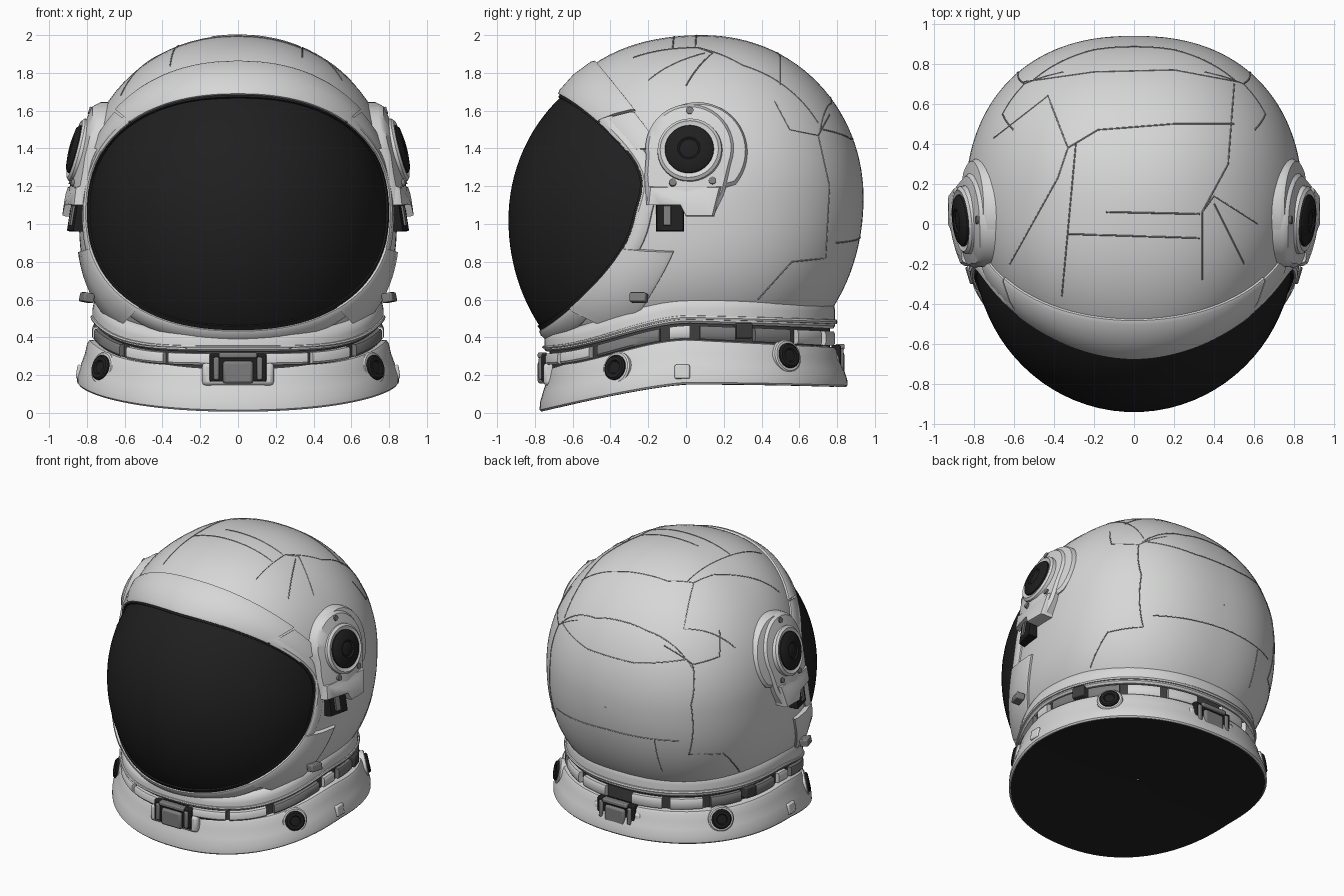
import bpy, bmesh, math
from mathutils import Vector
from mathutils.bvhtree import BVHTree

if "Cube" in bpy.data.objects:
    bpy.data.objects.remove(bpy.data.objects["Cube"])


def mat(name, v):
    m = bpy.data.materials.new(name)
    m.diffuse_color = (*v, 1)
    m.use_nodes = True
    m.node_tree.nodes["Principled BSDF"].inputs["Base Color"].default_value = m.diffuse_color
    return m


WHITE = mat("shell_grey", (0.67, 0.68, 0.67))
BLACK = mat("visor_black", (0.014, 0.014, 0.014))
DARK = mat("recess_dark_grey", (0.05, 0.05, 0.05))
METAL = mat("metal_grey", (0.20, 0.20, 0.20))
SEAM = mat("seam_grey", (0.33, 0.33, 0.33))


def loft(name, rows, m, cap=False, bevel=0):
    """Skin a list of equal-length closed point rings."""
    n = len(rows[0])
    faces = [(i * n + j, i * n + (j + 1) % n, (i + 1) * n + (j + 1) % n, (i + 1) * n + j)
             for i in range(len(rows) - 1) for j in range(n)]
    if cap:
        faces += [tuple(range(n)), tuple(range((len(rows) - 1) * n, len(rows) * n))]
    me = bpy.data.meshes.new(name)
    me.from_pydata([tuple(p) for r in rows for p in r], [], faces)
    me.materials.append(m)
    bm = bmesh.new()
    bm.from_mesh(me)
    bmesh.ops.recalc_face_normals(bm, faces=bm.faces)
    bm.to_mesh(me)
    bm.free()
    o = bpy.data.objects.new(name, me)
    bpy.context.collection.objects.link(o)
    if bevel:
        b = o.modifiers.new("bevel", 'BEVEL')
        b.width, b.segments = bevel, 2
    return o


def smooth(t):
    t = min(1, max(0, t))
    return t * t * (3 - 2 * t)


def arc(d0, d1, n):
    return [math.radians(d0 + (d1 - d0) * i / n) for i in range(n + 1)]


# shell surface: egg-shaped dome flowing out of the visor opening
C = Vector((0, 0.08, 1.1))


def dome(p):
    y, z = p.y - 0.08, p.z - 1.14
    e = 3 - 0.9 * min(1, max(0, y / 0.86))
    zt = (z / 0.86) ** 2 if z > 0 else (-z / 0.92) ** e
    return ((abs(p.x) / 0.845) ** 2.3 + (abs(y) / 0.86) ** 2.3) ** (2.1 / 2.3) + zt


def radius(d):
    lo, hi = 0, 1.4
    for _ in range(20):
        mid = (lo + hi) / 2
        lo, hi = (mid, hi) if dome(C + d * mid) < 1 else (lo, mid)
    return lo


def visor_point(th, s=1.0):
    c, q = math.cos(th), math.sin(th)
    r = s / ((abs(c) / 0.785) ** 2.3 + (abs(q) / 0.6) ** 2.3) ** (1 / 2.3)
    x, z = r * c, 1.066 + r * q
    k = max(0, 1 - (x / 0.8) ** 2 - ((z - 1.02) / (0.87 if z > 1.02 else 0.93)) ** 2)
    return Vector((x, -0.12 - 0.82 * math.sqrt(k), z))


def surf(th, t, off=0):
    e = visor_point(th) - C
    d0 = e.normalized()
    d = d0.slerp(Vector((0, 1, 0)), t)
    k = e.length / radius(d0)
    p = C + d * (radius(d) * (k + (1 - k) * smooth(t / 0.35)) + off)
    p.z = max(p.z, 0.3)
    return p


N = 96
TH = [2 * math.pi * i / N for i in range(N)]
shell = loft("helmet_shell", [[surf(a, min(j / 46, .998)) for a in TH] for j in range(47)], WHITE)
loft("visor", [[visor_point(a, math.sin(s * math.pi / 40)) for a in TH] for s in [0.02] + list(range(1, 21))], BLACK)


# visor gasket, rim bead, raised brow and cheek guards
def band(name, angles, profile, m):
    loft(name, [[surf(a, t, o) for t, o in profile] for a in angles], m, cap=len(angles) <= N)


band("visor_gasket", TH + TH[:1], [(0, -.02), (0, .01), (.01, .01), (.01, -.02)], BLACK)
band("visor_rim", TH + TH[:1], [(.009, -.02), (.01, .018), (.018, .025), (.045, .02), (.056, .008), (.06, -.02)], WHITE)
BROW = [(.006, -.02), (.006, .02), (.014, .026), (.06, .026), (.108, .02), (.116, .012), (.117, -.02)]
band("brow", arc(40, 140, 60), BROW, WHITE)
for d in (24, 140.8):
    band("brow_end", arc(d, d + 15.2, 8), [(t * .95, o * .85) for t, o in BROW], WHITE)
for d in (-44, 194):
    band("cheek_guard", arc(d, d + 30, 14), [(t * 1.35, o * 1.15) for t, o in BROW], WHITE)


# neck: plan rings that tilt with depth
def depth(y):
    return (y + 0.76) / 1.55


def collar_top(y):
    return 0.25 + 0.14 * smooth(depth(y) / 0.5) - 0.08 * max(0, depth(y) - 0.5)


def skirt_low(y):
    return collar_top(y) + 0.075 + 0.02 * smooth(depth(y))


def skirt_top(y):
    return 0.44 + 0.19 * smooth(depth(y) / 0.5)


def base_z(y):
    return 0.152 - (0.145 * min(1.05, -y / 0.77) ** 1.3 if y < 0 else 0.02 * y * y)


def neck_part(name, prof, low, high, m, rx=.77, ry=.77, cy=.02, angles=TH):
    rows = []
    for k, f in prof:
        rows.append([])
        for a in angles:
            c, q = math.cos(a), math.sin(a)
            r = k / ((abs(c) / rx) ** 2.2 + (abs(q) / ry) ** 2.2) ** (1 / 2.2)
            y = cy + r * q
            rows[-1].append(Vector((r * c, y, low(y) + (high(y) - low(y)) * f)))
    short = len(angles) < N      # a short arc becomes a closed solid
    loft(name, list(zip(*rows)) if short else rows, m, cap=short)


COL = (.852, .815, .04)
neck_part("chin_skirt", [(.88, 0), (.985, 0), (1, .08), (1, .5), (.99, .75), (.96, .9), (.88, 1)], skirt_low, skirt_top, WHITE)
neck_part("skirt_bead", [(.98, .12), (1.01, .14), (1.015, .2), (1.01, .26), (.98, .28)], skirt_low, skirt_top, WHITE)
neck_part("neck_groove", [(.965, -.3), (.965, 1.3)], collar_top, skirt_low, DARK)
neck_part("collar", [(.95, .0), (.99, -.005), (1, .04), (.998, .2), (.975, .45), (.95, .7), (.938, .9), (.925, .98), (.86, 1)],
          base_z, collar_top, WHITE, *COL)
neck_part("underside", [(.985, -.01), (.8, .0), (.6, .0), (.4, .0), (.2, .0), (.01, .0)], base_z, collar_top, BLACK, *COL)

# locking ring segments with dark gaps
for a0, a1, m in ((-82, -62, WHITE), (-60, -42, WHITE), (-38, -12, METAL), (-8, 0, WHITE), (4, 18, METAL),
                  (26, 42, METAL), (46, 62, WHITE), (66, 82, WHITE)):
    for lo, hi in ((a0, a1), (180 - a1, 180 - a0)):
        neck_part("lock_segment", [(.94, .05), (.995, .05), (1.005, .2), (1.005, .7), (.995, .85), (.94, .85)],
                  collar_top, skirt_low, m, angles=arc(lo, hi, 10))


# fittings placed on a surface point along its normal
def fit(name, pos, nrm, rows, m, bevel=0):
    n = Vector(nrm).normalized()
    u = Vector((0, 0, 1)).cross(n).normalized()
    w = n.cross(u)
    loft(name, [[Vector(pos) + u * a + w * b + n * c for a, b, c in r] for r in rows], m, True, bevel)


def knob(name, pos, nrm, prof, m, n=32):
    fit(name, pos, nrm, [[(r * math.cos(a), r * math.sin(a), h) for a in arc(0, 360 - 360 / n, n - 1)] for r, h in prof], m)


def box(name, pos, nrm, w, h, d, m, bevel=.008):
    fit(name, pos, nrm, [[(sx * w / 2, sz * h / 2, o) for sx, sz in ((-1, -1), (1, -1), (1, 1), (-1, 1))]
                         for o in (-d, d)], m, bevel)


# front and rear clasps
for y, z, n in ((-.735, .235, -1), (.79, .28, 1)):
    F = (0, n, 0)
    box("clasp_plate", (0, y - n * .01, z - .03), F, .38, .12, .03, WHITE, .02)
    box("clasp_recess", (0, y + n * .005, z + .005), F, .30, .15, .025, BLACK)
    box("clasp_lever", (0, y + n * .02, z - .02), F, .16, .12, .03, METAL, .015)
    box("clasp_bar", (0, y + n * .025, z + .07), F, .20, .03, .025, METAL)
    for s in (1, -1):
        box("clasp_cheek", (s * .115, y + n * .015, z), F, .03, .12, .03, METAL)


# ear pod surface: leans in towards the top, front and back
def pod_x(x, y, z):
    return x - .16 * (z - 1.15) - .5 * max(0, z - 1.3) ** 2 - (.45 if y > .05 else .9) * (y - .05) ** 2


def circ(cy, cz, r, d0, d1):
    return [(cy + r * math.cos(a), cz + r * math.sin(a)) for a in arc(d0, d1, 24)]


def plate(name, s, outline, x0, x1, m):
    cy, cz = (sum(p[i] for p in outline) / len(outline) for i in (0, 1))
    rows = []
    for x, k in ((x0, 1), (x1 - .018, 1), (x1, .93), (x1, .6), (x1, .25)):
        ring = [(cy + (y - cy) * k, cz + (z - cz) * k) for y, z in outline]
        rows.append([Vector((s * pod_x(x, y, z), y, z)) for y, z in ring])
    loft(name, rows, m, True)


for s in (1, -1):
    # collar buttons, tabs and latches
    for x, y, z, nx, ny in ((.715, -.365, .237, .74, -.6), (.66, .535, .30, .72, .62)):
        nv = (s * nx, ny, .2)
        knob("button_base", (s * x, y, z), nv, [(.088, -.03), (.088, .006), (.08, .012)], WHITE)
        knob("collar_button", (s * x, y, z), nv, [(.067, 0), (.067, .022), (.058, .03), (.038, .03), (.032, .022)], BLACK)
    box("collar_tab", (s * .825, -.02, .215), (s, 0, .15), .08, .075, .03, WHITE)
    box("neck_latch", (s * .715, .30, .435), (s, .3, 0), .09, .08, .04, DARK)
    box("cheek_tab", (s * .80, -.25, .61), (s, -.3, .2), .09, .05, .03, METAL)

    # ear pod plates, knob and bolts
    plate("pod_rear_flange", s, circ(.06, 1.38, .265, -40, 130) + [(-.1, 1.3), (.1, 1.16)], .6, .885, WHITE)
    plate("pod_plate", s, circ(.02, 1.40, .235, -20, 190) + [(-.22, 1.25), (-.21, 1.12), (-.02, 1.1), (0, 1.05),
          (.15, 1.05), (.2, 1.15)], .6, .9, WHITE)
    plate("pod_lower_block", s, [(-.21, 1.1), (-.03, 1.1), (0, 1.04), (.15, 1.04), (.19, 1.2), (-.2, 1.2)], .6, .915, WHITE)
    plate("pod_latch", s, [(-.16, .96), (-.01, .96), (-.01, 1.12), (-.16, 1.12)], .7, .88, BLACK)
    plate("pod_latch_bar", s, [(-.12, .99), (-.08, .99), (-.08, 1.1), (-.12, 1.1)], .7, .89, METAL)
    ear, tilt = (s * .84, .02, 1.39), (s, -.1, .26)
    knob("pod_bezel", ear, tilt, [(.175, -.03), (.17, .015), (.155, .028), (.14, .02)], WHITE, 40)
    knob("pod_knob", ear, tilt, [(.13, -.02), (.13, .03), (.115, .042), (.06, .05), (.05, .042), (.02, .05)], BLACK, 40)
    for y, z in ((.02, 1.60), (-.07, 1.22), (.14, 1.23)):
        knob("pod_bolt", (s * pod_x(.9, y, z), y, z), (s, 0, .3), [(.02, -.02), (.02, .008)], METAL, 12)

# panel seams projected onto the shell
tree = BVHTree.FromObject(shell, bpy.context.evaluated_depsgraph_get())


def seam(view, pts):
    out = []
    for (a0, b0), (a1, b1) in zip(pts, pts[1:]):
        n = max(2, int(math.hypot(a1 - a0, b1 - b0) / .04))
        for i in range(n + 1):
            a, b = a0 + (a1 - a0) * i / n, b0 + (b1 - b0) * i / n
            o, d = {'top': ((a, b, 3), (0, 0, -1)), 'back': ((a, 3, b), (0, -1, 0)),
                    'right': ((3, a, b), (-1, 0, 0)), 'left': ((-3, a, b), (1, 0, 0))}[view]
            hit = tree.ray_cast(Vector(o), Vector(d))[0]
            out += [hit] if hit else []
    cu = bpy.data.curves.new("panel_seam", 'CURVE')
    cu.dimensions, cu.bevel_depth, cu.bevel_resolution = '3D', .004, 0
    sp = cu.splines.new('POLY')
    sp.points.add(len(out) - 1)
    for p, h in zip(sp.points, out):
        p.co = (*h, 1)
    cu.materials.append(SEAM)
    bpy.context.collection.objects.link(bpy.data.objects.new("panel_seam", cu))


for pts in ([(-.36, -.36), (-.29, .4)], [(-.33, .38), (-.18, .47), (.2, .5), (.5, .5)], [(.5, .7), (.47, .3), (.34, .06), (.34, -.28)],
            [(-.55, .71), (-.2, .76), (.2, .77), (.52, .71)], [(-.7, .43), (-.43, .64), (-.33, .38), (-.38, .23), (-.62, -.2)],
            [(-.33, -.05), (.33, -.07)], [(-.14, .06), (.33, .05)], [(.34, .06), (.4, .14), (.62, 0)], [(.4, .1), (.55, -.2)]):
    seam('top', pts)
for v in ('right', 'left'):
    for pts in ([(.47, 1.65), (.55, 1.5), (.7, 1.47), (.76, 1.58)], [(.7, 1.47), (.76, 1.2), (.74, .82), (.56, .8), (.38, .6)]):
        seam(v, pts)
for pts in ([(-.5, 1.5), (-.2, 1.45), (.2, 1.45), (.5, 1.5)], [(-.5, .93), (0, .93), (.5, .9)], [(-.35, .93), (-.35, .66)]):
    seam('back', pts)

# smooth shading with crisp edges
for o in bpy.context.scene.objects:
    o.select_set(o.type == 'MESH')
bpy.context.view_layer.objects.active = shell
bpy.ops.object.shade_smooth_by_angle(angle=math.radians(35))
